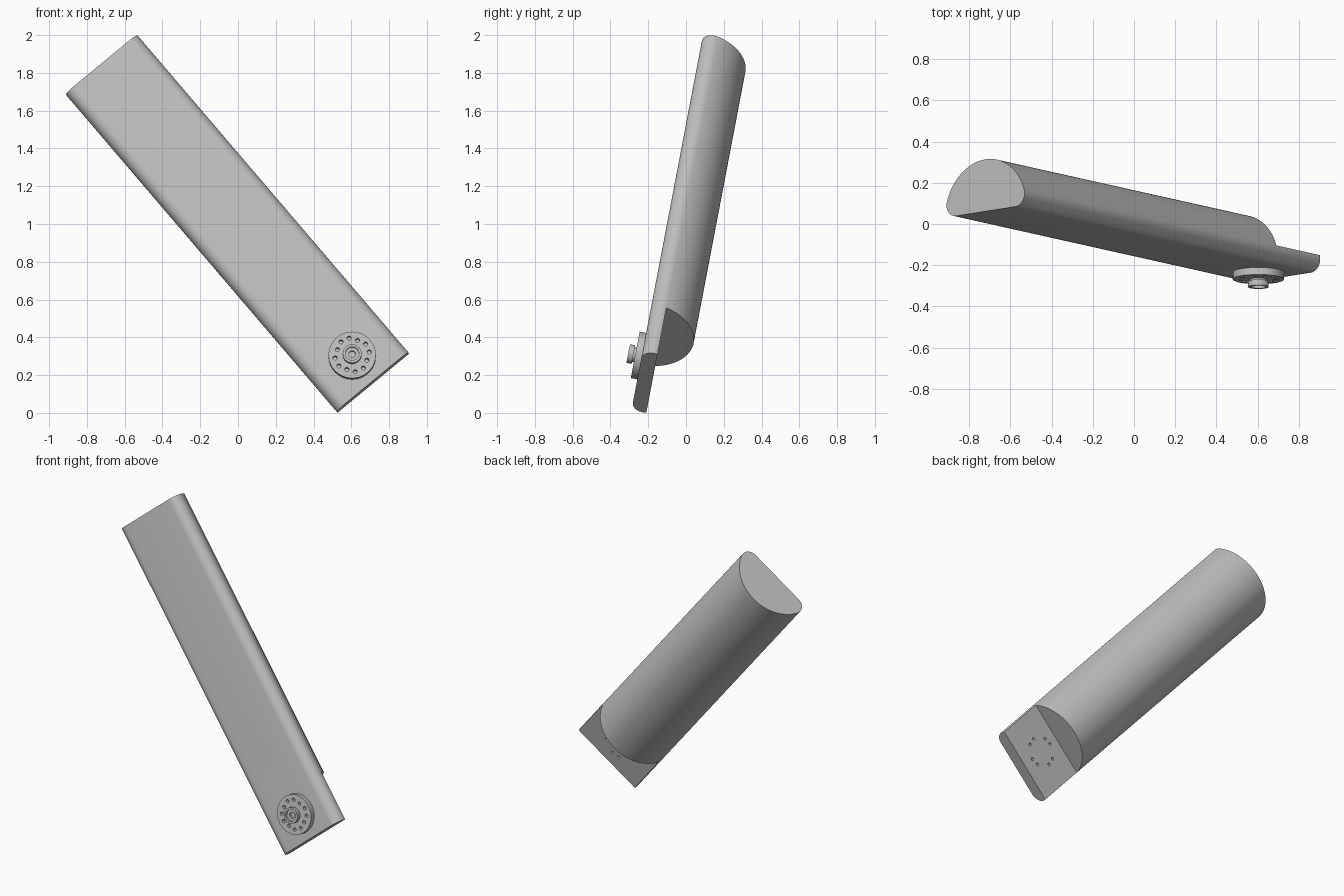
import bpy, bmesh
from math import sin, cos, pi, radians, sqrt, atan2
from mathutils import Matrix, Vector

cube = bpy.data.objects.get("Cube")
if cube:
    bpy.data.objects.remove(cube)

LENGTH, R, FILLET = 2.234, 0.257, 0.06      # half-round beam
TONGUE, THICK = 0.327, 0.08                 # thin mounting end
HUB_Z = 0.172

# Whole model leans sideways and backwards
POSE = (Matrix.Translation((0.715, -0.259, 0.171))
        @ Matrix.Rotation(radians(-10.8), 4, 'X')
        @ Matrix.Rotation(radians(-40), 4, 'Y'))

grey = bpy.data.materials.new("light_grey")
grey.use_nodes = True
grey.diffuse_color = (0.52, 0.52, 0.52, 1)
grey.node_tree.nodes["Principled BSDF"].inputs["Base Color"].default_value = (0.52, 0.52, 0.52, 1)


def make(name, bm):
    bmesh.ops.recalc_face_normals(bm, faces=bm.faces[:])
    mesh = bpy.data.meshes.new(name)
    bm.to_mesh(mesh)
    bm.free()
    mesh.materials.append(grey)
    ob = bpy.data.objects.new(name, mesh)
    bpy.context.collection.objects.link(ob)
    return ob


def cut(ob, cutter):
    mod = ob.modifiers.new("cut", 'BOOLEAN')
    mod.operation, mod.solver, mod.object = 'DIFFERENCE', 'EXACT', cutter
    bpy.context.view_layer.objects.active = ob
    bpy.ops.object.modifier_apply(modifier=mod.name)
    bpy.data.objects.remove(cutter)


def arc(cx, cy, r, a0, a1, n):
    return [(cx + r * cos(a0 + (a1 - a0) * i / n), cy + r * sin(a0 + (a1 - a0) * i / n))
            for i in range(n + 1)]


def hole_cutter(holes, radius, y0, y1):
    """Small pins along Y at (angle in degrees, distance) from the hub axis."""
    bm = bmesh.new()
    for a, d in holes:
        place = Matrix.Translation((d * cos(radians(a)), (y0 + y1) / 2, HUB_Z + d * sin(radians(a))))
        bmesh.ops.create_cone(bm, cap_ends=True, segments=16, radius1=radius, radius2=radius,
                              depth=y1 - y0, matrix=place @ Matrix.Rotation(pi / 2, 4, 'X'))
    return make("hole_cutter", bm)


# Beam: half disc profile with rounded front corners, extruded
cx = sqrt((R - FILLET) ** 2 - FILLET ** 2)
t = atan2(FILLET, cx)
outline = (arc(cx, FILLET, FILLET, -pi / 2, t, 12)
           + arc(0, 0, R, t, pi - t, 48)[1:-1]
           + arc(-cx, FILLET, FILLET, pi - t, 3 * pi / 2, 12))
bm = bmesh.new()
face = bm.faces.new([bm.verts.new((x, y, 0)) for x, y in outline])
top = bmesh.ops.extrude_face_region(bm, geom=[face])["geom"]
bmesh.ops.translate(bm, vec=(0, 0, LENGTH), verts=[v for v in top if isinstance(v, bmesh.types.BMVert)])
beam = make("beam", bm)

# Remove the back of the lower end, leaving a flat tongue
bm = bmesh.new()
bmesh.ops.create_cube(bm, size=1, matrix=Matrix.Translation((0, THICK + 0.5, TONGUE - 0.5)))
cut(beam, make("end_cutter", bm))

# Bolt circle: two outer holes and one inner hole per quarter
outer = [(q + a, 0.092) for q in range(0, 360, 90) for a in (-30, 0)]
inner = [(q + 30, 0.083) for q in range(0, 360, 90)]
cut(beam, hole_cutter(outer, 0.009, -0.02, THICK + 0.02))

# Hub: turned flange, neck and hollow boss
profile = [(0, 0), (0.125, 0), (0.125, 0.035), (0.04, 0.035), (0.04, 0.045), (0.05, 0.045),
           (0.05, 0.073), (0.036, 0.073), (0.036, 0.058), (0.018, 0.058), (0.018, 0.04), (0, 0.04)]
bm = bmesh.new()
verts = [bm.verts.new((r, -h, HUB_Z)) for r, h in profile]
edges = [bm.edges.new(pair) for pair in zip(verts, verts[1:])]
bmesh.ops.spin(bm, geom=verts + edges, cent=(0, 0, HUB_Z), axis=(0, 1, 0), angle=2 * pi, steps=64)
bmesh.ops.remove_doubles(bm, verts=bm.verts[:], dist=1e-5)
hub = make("hub", bm)
cut(hub, hole_cutter(outer + inner, 0.011, -0.06, -0.006))

# Pose and shading
for ob in (beam, hub):
    ob.data.transform(POSE)
    bpy.ops.object.select_all(action='DESELECT')
    ob.select_set(True)
    bpy.context.view_layer.objects.active = ob
    bpy.ops.object.shade_smooth_by_angle(angle=radians(30))
